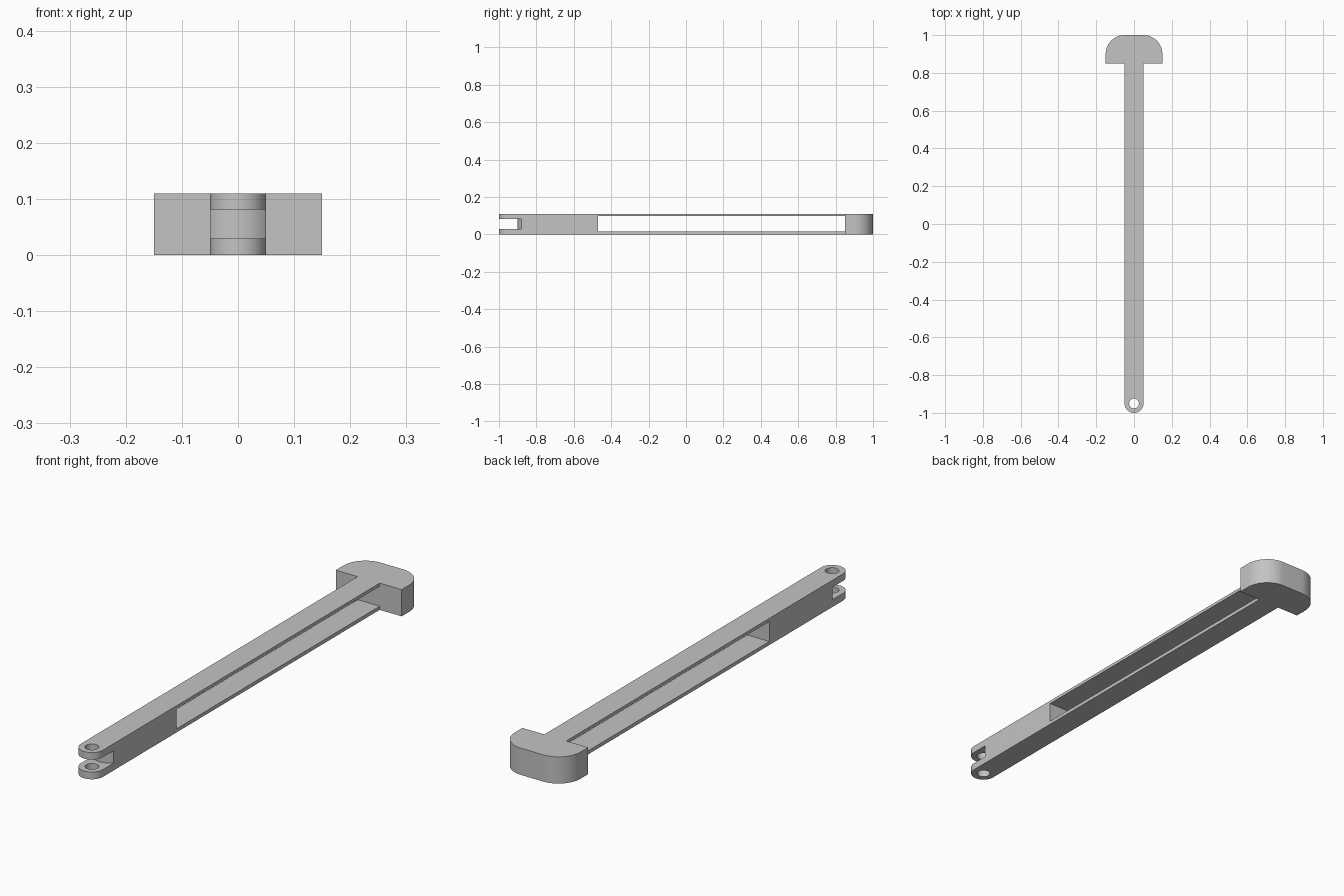
import bpy, bmesh
from math import sin, cos, pi, radians, asin

cube = bpy.data.objects.get("Cube")
if cube:
    bpy.data.objects.remove(cube, do_unlink=True)

HEIGHT = 0.11
HALF = 0.05          # half width of the bar
PIN_Y = -0.95        # centre of the pin hole

grey = bpy.data.materials.new("light_grey")
grey.use_nodes = True
colour = (0.55, 0.55, 0.55, 1)
grey.diffuse_color = colour
grey.node_tree.nodes["Principled BSDF"].inputs["Base Color"].default_value = colour


def arc(cx, cy, r, start, end, steps):
    """Points along an arc, angles in radians."""
    angles = [start + (end - start) * i / steps for i in range(steps + 1)]
    return [(cx + r * cos(a), cy + r * sin(a)) for a in angles]


def prism(name, outline, z0, z1):
    """Counter-clockwise outline extruded upwards into a solid."""
    bm = bmesh.new()
    base = bm.faces.new([bm.verts.new((x, y, z0)) for x, y in outline])
    top = bmesh.ops.extrude_face_region(bm, geom=[base])["geom"]
    bmesh.ops.translate(bm, vec=(0, 0, z1 - z0),
                        verts=[g for g in top if isinstance(g, bmesh.types.BMVert)])
    bmesh.ops.recalc_face_normals(bm, faces=bm.faces[:])
    mesh = bpy.data.meshes.new(name)
    bm.to_mesh(mesh)
    bm.free()
    mesh.materials.append(grey)
    obj = bpy.data.objects.new(name, mesh)
    bpy.context.collection.objects.link(obj)
    return obj


def cut(obj, cutter):
    """Subtract the cutter, then throw it away."""
    cutter.hide_render = True
    mod = obj.modifiers.new("cut", "BOOLEAN")
    mod.operation = "DIFFERENCE"
    mod.solver = "EXACT"
    mod.object = cutter
    bpy.context.view_layer.objects.active = obj
    bpy.ops.object.modifier_apply(modifier=mod.name)
    bpy.data.objects.remove(cutter, do_unlink=True)


# Bar with a rounded pin end and a T-shaped head with rounded back corners
outline = arc(0, PIN_Y, HALF, pi, 2 * pi, 32)
outline += [(HALF, 0.85), (0.15, 0.85)]
outline += arc(0.05, 0.9, 0.1, 0, pi / 2, 20)
outline += arc(-0.05, 0.9, 0.1, pi / 2, pi, 20)
outline += [(-0.15, 0.85), (-HALF, 0.85)]
arm = prism("link_arm", outline, 0, HEIGHT)

# Long window through the sides, leaving thin top and bottom strips
w = HALF + 0.02
cut(arm, prism("window_cutter",
               [(-w, -0.47), (w, -0.47), (w, 0.85), (-w, 0.85)], 0.015, 0.097))

# Fork slot, ending in a bulging wall
r = 0.0725
spread = asin(HALF / r)
wall = arc(0, -0.9 + r, r, 1.5 * pi + spread, 1.5 * pi - spread, 24)
end_y = wall[0][1]
cut(arm, prism("fork_cutter",
               [(-w, -1.1), (w, -1.1), (w, end_y)] + wall + [(-w, end_y)], 0.03, 0.081))

# Pin hole through both fork tines
cut(arm, prism("hole_cutter", arc(0, PIN_Y, 0.026, 0, 2 * pi, 32)[:-1], -0.1, 0.2))

bpy.ops.object.select_all(action="DESELECT")
arm.select_set(True)
bpy.context.view_layer.objects.active = arm
bpy.ops.object.shade_smooth_by_angle(angle=radians(30))
